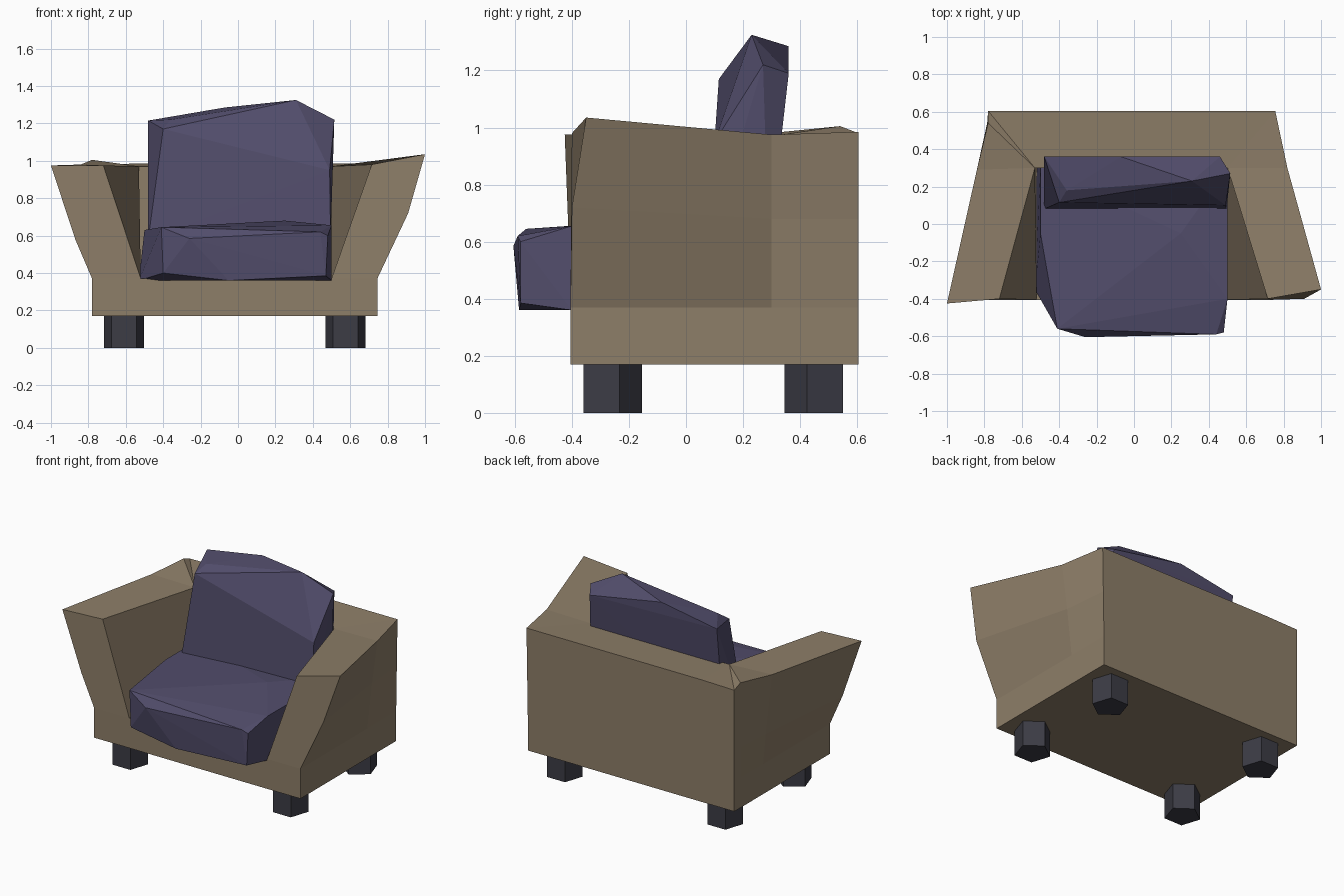
import bpy, bmesh, math
from mathutils import Matrix

if "Cube" in bpy.data.objects:
    bpy.data.objects.remove(bpy.data.objects["Cube"])


def material(name, rgb):
    m = bpy.data.materials.new(name)
    m.diffuse_color = (*rgb, 1)
    m.use_nodes = True
    m.node_tree.nodes["Principled BSDF"].inputs["Base Color"].default_value = m.diffuse_color
    return m


BROWN = material("brown_fabric", (0.27, 0.21, 0.14))
PURPLE = material("purple_fabric", (0.085, 0.075, 0.15))
DARK = material("dark_wood", (0.045, 0.045, 0.06))


def finish(name, bm, mat):
    bmesh.ops.recalc_face_normals(bm, faces=bm.faces)
    me = bpy.data.meshes.new(name)
    bm.to_mesh(me)
    bm.free()
    me.materials.append(mat)
    ob = bpy.data.objects.new(name, me)
    bpy.context.collection.objects.link(ob)
    return ob


def box(name, lo, hi, mat):
    bm = bmesh.new()
    bmesh.ops.create_cube(bm, size=1)
    for v in bm.verts:
        v.co = [(a + b) / 2 + c * (b - a) for a, b, c in zip(lo, hi, v.co)]
    return finish(name, bm, mat)


def hull(name, points, mat):
    bm = bmesh.new()
    for p in points:
        bm.verts.new(p)
    res = bmesh.ops.convex_hull(bm, input=bm.verts)
    inner = [g for g in res["geom_interior"] if isinstance(g, bmesh.types.BMVert)]
    bmesh.ops.delete(bm, geom=inner, context="VERTS")
    return finish(name, bm, mat)


def loft(name, sections, mat):
    """Skin neighbouring cross-sections; shared points become triangles."""
    bm = bmesh.new()
    cache = {}

    def face(points):
        vs = []
        for p in points:
            if p not in cache:
                cache[p] = bm.verts.new(p)
            if cache[p] not in vs:
                vs.append(cache[p])
        if len(vs) > 2:
            bm.faces.new(vs)

    for s, t in zip(sections, sections[1:]):
        for i in range(len(s) - 1):
            face((s[i], s[i + 1], t[i + 1], t[i]))
    face(sections[0])
    face(sections[-1])
    return finish(name, bm, mat)


# Base block
box("base", (-0.78, -0.405, 0.17), (0.745, 0.605, 0.37), BROWN)

# Flared arms and back, sections: inner bottom, inner top, outer top, middle, bottom
L = ((-0.52, 0.30, 0.37), (-0.53, 0.30, 0.97))
R = ((0.50, 0.30, 0.37), (0.50, 0.30, 0.97))
loft("arms_and_back", [
    ((-0.52, -0.405, 0.37), (-0.72, -0.40, 0.975), (-1.0, -0.425, 0.975),
     (-0.87, -0.41, 0.58), (-0.78, -0.405, 0.37)),
    (*L, (-0.84, 0.29, 0.98), (-0.80, 0.30, 0.58), (-0.78, 0.30, 0.37)),
    (*L, (-0.78, 0.54, 1.005), (-0.785, 0.54, 0.58), (-0.78, 0.54, 0.37)),
    (*L, (-0.78, 0.605, 0.98), (-0.78, 0.605, 0.58), (-0.78, 0.605, 0.37)),
    (*L, (-0.54, 0.605, 0.985), (-0.54, 0.605, 0.58), (-0.54, 0.605, 0.37)),
    (*R, (0.755, 0.605, 0.985), (0.75, 0.605, 0.68), (0.745, 0.605, 0.37)),
    (*R, (0.82, 0.30, 0.975), (0.78, 0.30, 0.68), (0.745, 0.30, 0.37)),
    ((0.50, -0.405, 0.37), (0.715, -0.40, 0.98), (1.0, -0.35, 1.035),
     (0.91, -0.40, 0.72), (0.745, -0.405, 0.37)),
], BROWN)

# Seat cushion
hull("seat_cushion", [
    (-0.50, 0.30, 0.63), (-0.50, -0.05, 0.63), (-0.41, -0.56, 0.645),
    (-0.26, -0.605, 0.585), (0.44, -0.59, 0.62), (0.48, -0.58, 0.60),
    (0.50, -0.40, 0.655), (0.50, 0.30, 0.65), (0.25, -0.05, 0.68),
    (-0.53, -0.35, 0.36), (-0.40, -0.56, 0.40), (-0.05, -0.585, 0.36),
    (0.47, -0.58, 0.385), (0.50, -0.40, 0.36), (0.50, 0.30, 0.36),
    (-0.52, 0.30, 0.36)], PURPLE)

# Back cushion
hull("back_cushion", [
    (-0.48, 0.08, 0.58), (0.495, 0.08, 0.58), (0.495, 0.29, 0.58),
    (-0.48, 0.29, 0.58), (-0.40, 0.115, 1.17), (-0.36, 0.18, 1.22),
    (-0.48, 0.36, 1.215), (-0.48, 0.335, 1.0), (-0.07, 0.36, 1.285),
    (0.31, 0.23, 1.325), (0.46, 0.36, 1.19), (0.515, 0.27, 1.22),
    (0.49, 0.10, 0.95)], PURPLE)

# Five-sided legs, flat side outward
for side, x in (("left", -0.61), ("right", 0.575)):
    for end, y, turn in (("front", -0.268, 90), ("back", 0.459, -90)):
        bm = bmesh.new()
        # cone vertices start on +Y, so the rear pair is turned half way round
        bmesh.ops.create_cone(
            bm, cap_ends=True, segments=5, radius1=0.113, radius2=0.113, depth=0.17)
        tip = max((v.co for v in bm.verts), key=lambda c: c.z)
        spin = math.radians(turn) - math.atan2(tip.y, tip.x)
        bm.transform(Matrix.Translation((x, y, 0.085)) @ Matrix.Rotation(spin, 4, "Z"))
        finish(f"{end}_{side}_leg", bm, DARK)
